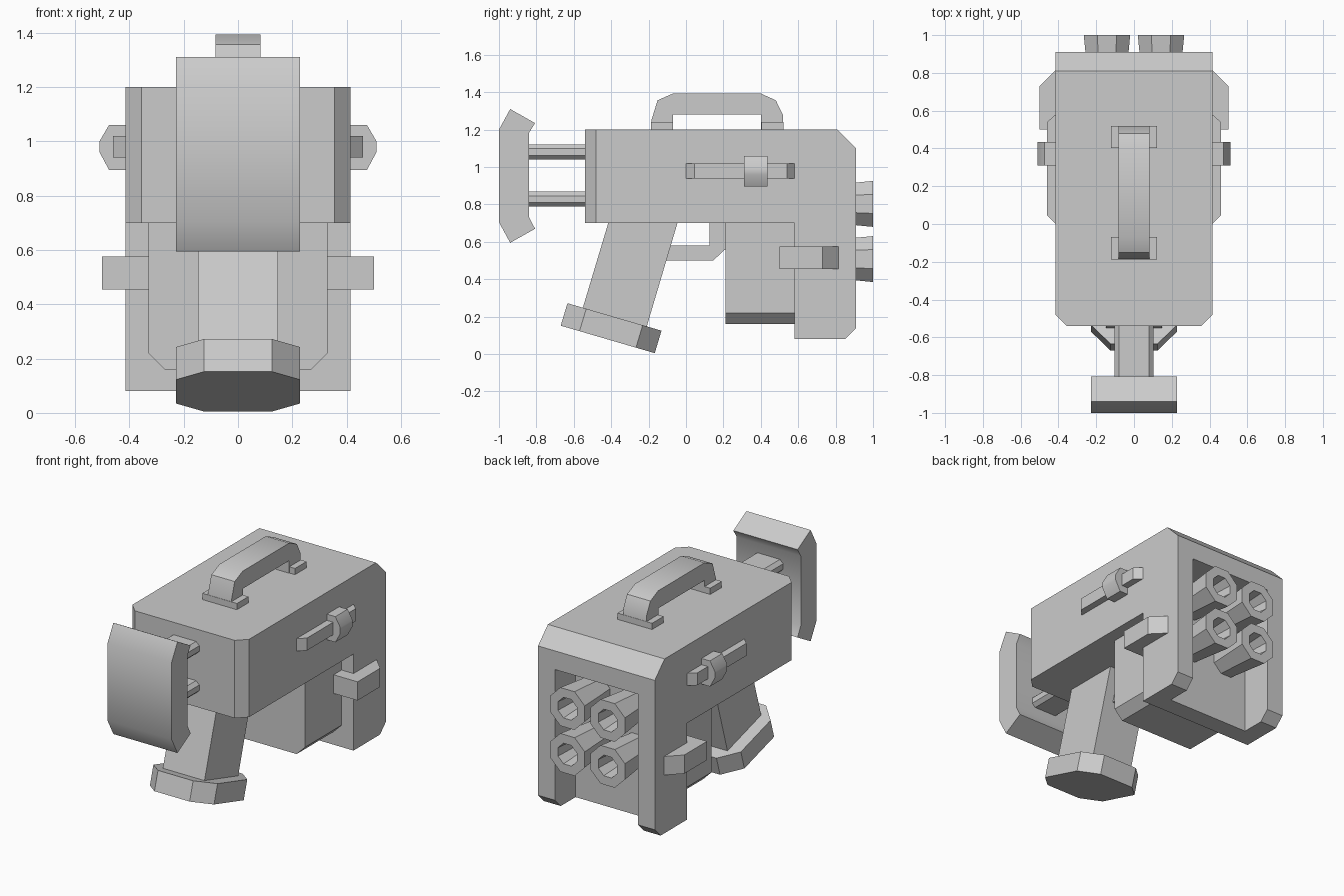
import bpy, bmesh, math
from mathutils import Vector

if "Cube" in bpy.data.objects:
    bpy.data.objects.remove(bpy.data.objects["Cube"])


def make(name, bm):
    bmesh.ops.recalc_face_normals(bm, faces=bm.faces)
    mesh = bpy.data.meshes.new(name)
    bm.to_mesh(mesh)
    bm.free()
    ob = bpy.data.objects.new(name, mesh)
    bpy.context.collection.objects.link(ob)
    return ob


def prism_bm(pts, axis, lo, hi):
    """Extrude a 2D outline along an axis: x takes (y,z), y takes (x,z), z takes (x,y)."""
    i = "xyz".index(axis)

    def place(p, d):
        c = list(p)
        c.insert(i, d)
        return c
    bm = bmesh.new()
    a = [bm.verts.new(place(p, lo)) for p in pts]
    b = [bm.verts.new(place(p, hi)) for p in pts]
    bm.faces.new(a)
    bm.faces.new(b[::-1])
    n = len(pts)
    for k in range(n):
        m = (k + 1) % n
        bm.faces.new((a[k], a[m], b[m], b[k]))
    return bm


def prism(name, pts, axis, lo, hi):
    return make(name, prism_bm(pts, axis, lo, hi))


def box(name, x0, x1, y0, y1, z0, z1):
    return prism(name, [(x0, y0), (x1, y0), (x1, y1), (x0, y1)], "z", z0, z1)


# Main housing: L-shaped side profile with chamfered rear corners
bm = prism_bm([(-.54, .70), (-.54, 1.2), (.81, 1.2), (.91, 1.1), (.91, .14),
               (.85, .08), (.58, .08), (.58, .70)], "x", -.415, .415)
rear = [e for e in bm.edges if all(abs(v.co.y + .54) < 1e-4 for v in e.verts)
        and abs(e.verts[0].co.x - e.verts[1].co.x) < 1e-4]
bmesh.ops.bevel(bm, geom=rear, offset=.06, segments=1, affect='EDGES')
housing = make("housing", bm)

# Recess for the barrels, open at the muzzle face and underneath
cutter = box("recess_cutter", -.295, .295, .70, 1.2, -.2, .98)
cutter.hide_render = True
mod = housing.modifiers.new("recess", 'BOOLEAN')
mod.operation = 'DIFFERENCE'
mod.solver = 'EXACT'
mod.object = cutter
bpy.context.view_layer.objects.active = housing
bpy.ops.object.modifier_apply(modifier=mod.name)
bpy.data.objects.remove(cutter)

# Magazine block with chamfered bottom edges
prism("magazine", [(-.33, .72), (-.33, .22), (-.27, .16), (.27, .16), (.33, .22), (.33, .72)],
      "y", .21, .60)


# Flared eight-sided barrels with blind bores
def barrel(name, cx, cz):
    bm = bmesh.new()
    rings = []
    for r, y in [(.10, .69), (.133, 1.0), (.072, 1.0), (.06, .86)]:
        rings.append([bm.verts.new((cx + r * math.cos(math.radians(22.5 + 45 * k)), y,
                                    cz + r * math.sin(math.radians(22.5 + 45 * k))))
                      for k in range(8)])
    for a, b in zip(rings, rings[1:]):
        for k in range(8):
            m = (k + 1) % 8
            bm.faces.new((a[k], a[m], b[m], b[k]))
    bm.faces.new(rings[0])
    bm.faces.new(rings[-1])
    make(name, bm)


for cx in (-.143, .143):
    for cz in (.508, .803):
        barrel("barrel", cx, cz)

# Side fittings, mirrored
for s in (-1, 1):
    prism("side_clip", [(s * .31, .50), (s * .50, .50), (s * .50, .73), (s * .415, .815),
                        (s * .31, .815)], "z", .455, .575)
    prism("side_rail", [(s * .40, 0), (s * .415, 0), (s * .46, .045), (s * .46, .54),
                        (s * .415, .58), (s * .40, .58)], "z", .94, 1.02)
    prism("rail_band", [(s * .40, .895), (s * .475, .895), (s * .51, .96), (s * .51, 1.0),
                        (s * .475, 1.06), (s * .40, 1.06)], "y", .31, .435)

# Carry handle and its feet
prism("carry_handle", [(-.185, 1.19), (-.185, 1.25), (-.152, 1.357), (-.07, 1.393), (.40, 1.393),
                       (.48, 1.357), (.518, 1.28), (.518, 1.19), (.40, 1.19), (.40, 1.28),
                       (-.07, 1.28), (-.07, 1.19)], "x", -.083, .083)
for y in (-.187, .403):
    box("handle_foot", -.123, .123, y, y + .117, 1.19, 1.24)

# Slanted grip
prism("grip", [(-.41, .72), (-.04, .72), (-.215, .13), (-.56, .22)], "x", -.148, .148)

# Grip cap: elongated octagon swept along the grip axis
back, front = Vector((0, -.67, .152)), Vector((0, -.167, .005))
rise = Vector((0, .036, .12))
bm = bmesh.new()
outline = [(0, -.125), (0, .125), (.2, .228), (.8, .228), (1, .125), (1, -.125), (.8, -.228), (.2, -.228)]
low = [bm.verts.new(back.lerp(front, t) + Vector((x, 0, 0))) for t, x in outline]
cap = bmesh.ops.extrude_face_region(bm, geom=[bm.faces.new(low)])
bmesh.ops.translate(bm, vec=rise, verts=[g for g in cap["geom"] if isinstance(g, bmesh.types.BMVert)])
if not any(all(v in f.verts for v in low) for f in bm.faces):
    bm.faces.new(low)
make("grip_cap", bm)

# Trigger guard
prism("trigger_guard", [(-.12, .58), (.125, .58), (.125, .71), (.215, .71), (.215, .565),
                        (.145, .50), (-.12, .50)], "x", -.08, .08)

# Shoulder stock pad and two flat support bars
prism("stock_pad", [(-1, 1.2), (-.94, 1.31), (-.807, 1.235), (-.84, 1.182), (-.84, .733),
                    (-.807, .67), (-.94, .595), (-1, .705)], "x", -.228, .228)
for z in (.828, 1.08):
    prism("stock_bar", [(-.103, z - .018), (-.08, z - .04), (.08, z - .04), (.103, z - .018),
                        (.103, z + .018), (.08, z + .04), (-.08, z + .04), (-.103, z + .018)],
          "y", -.86, -.50)

# Soften only the shallow bends
bpy.ops.object.select_all(action='SELECT')
bpy.context.view_layer.objects.active = housing
bpy.ops.object.shade_smooth_by_angle(angle=math.radians(32))
